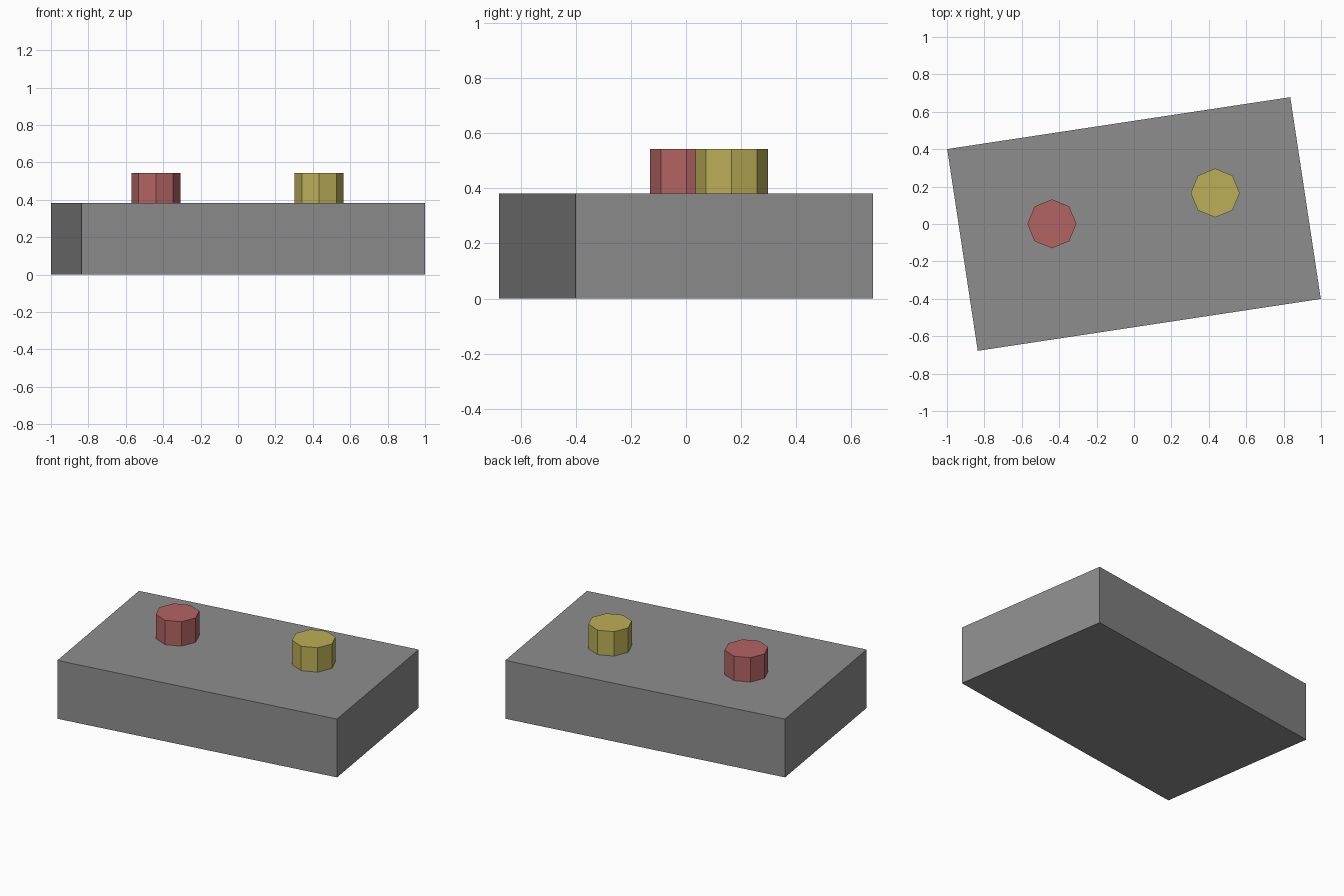
import bpy
import math

if "Cube" in bpy.data.objects:
    bpy.data.objects.remove(bpy.data.objects["Cube"])


def material(name, color):
    m = bpy.data.materials.new(name)
    m.diffuse_color = (*color, 1.0)
    m.use_nodes = True
    m.node_tree.nodes["Principled BSDF"].inputs["Base Color"].default_value = m.diffuse_color
    return m


grey = material("grey", (0.27, 0.27, 0.275))
red = material("muted red", (0.45, 0.125, 0.125))
yellow = material("mustard yellow", (0.50, 0.43, 0.095))

BLOCK_TOP = 0.382
KNOB_HEIGHT = 0.16

# Block, turned slightly about the vertical axis
bpy.ops.mesh.primitive_cube_add(size=1, location=(0, 0, BLOCK_TOP / 2),
                                rotation=(0, 0, math.radians(8.6)))
block = bpy.context.object
block.name = "base_block"
block.scale = (1.855, 1.091, BLOCK_TOP)
block.data.materials.append(grey)


# Eight-sided knobs standing on the block
def knob(name, x, y, mat):
    bpy.ops.mesh.primitive_cylinder_add(
        vertices=8, radius=0.131, depth=KNOB_HEIGHT,
        location=(x, y, BLOCK_TOP + KNOB_HEIGHT / 2))
    ob = bpy.context.object
    ob.name = name
    ob.data.materials.append(mat)


knob("red_knob", -0.439, 0.001, red)
knob("yellow_knob", 0.434, 0.166, yellow)
